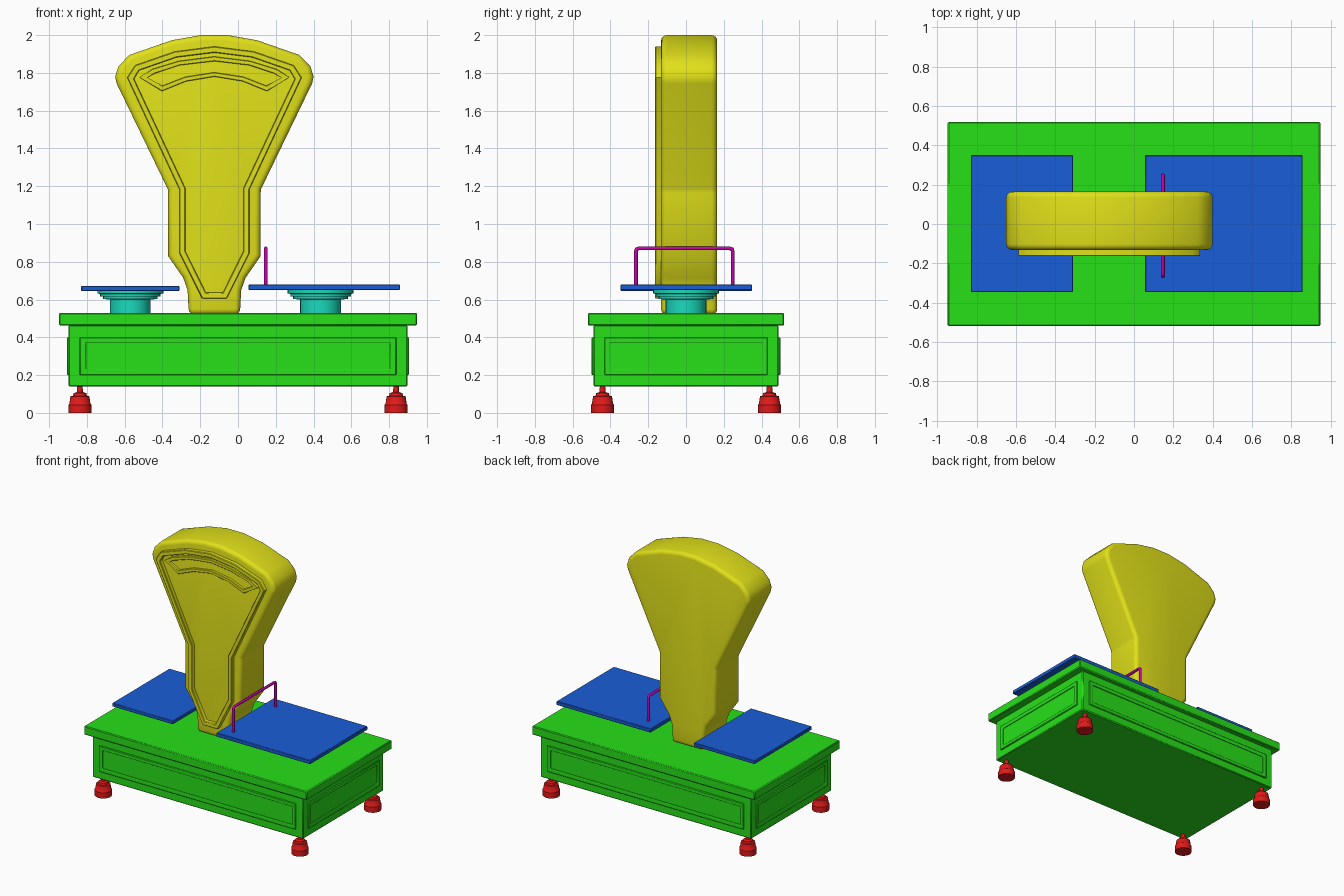
import bpy, bmesh, math
from mathutils import Vector

if "Cube" in bpy.data.objects:
    bpy.data.objects.remove(bpy.data.objects["Cube"])


def material(name, color):
    m = bpy.data.materials.new(name)
    m.diffuse_color = (*color, 1)
    m.use_nodes = True
    m.node_tree.nodes["Principled BSDF"].inputs["Base Color"].default_value = m.diffuse_color
    return m


GREEN = material("green", (0.02, 0.75, 0.01))
YELLOW = material("yellow", (0.75, 0.75, 0.01))
BLUE = material("blue", (0.01, 0.11, 0.68))
TEAL = material("teal", (0.01, 0.70, 0.50))
RED = material("red", (0.75, 0.01, 0.01))
MAGENTA = material("magenta", (0.60, 0.0, 0.45))


def finish(name, bm, mat, bevel=0, segments=1, angle=40):
    """Bevel the sharp edges, build the object and smooth it by angle."""
    bmesh.ops.recalc_face_normals(bm, faces=bm.faces)
    if bevel:
        sharp = [e for e in bm.edges if e.calc_face_angle(0) > 1.1]
        bmesh.ops.bevel(bm, geom=sharp, offset=bevel, segments=segments,
                        profile=0.5, affect='EDGES', clamp_overlap=True)
    mesh = bpy.data.meshes.new(name)
    bm.to_mesh(mesh)
    bm.free()
    mesh.materials.append(mat)
    ob = bpy.data.objects.new(name, mesh)
    bpy.context.collection.objects.link(ob)
    bpy.ops.object.select_all(action='DESELECT')
    ob.select_set(True)
    bpy.context.view_layer.objects.active = ob
    bpy.ops.object.shade_smooth_by_angle(angle=math.radians(angle))
    return ob


def box(name, lo, hi, mat, bevel=0.006):
    lo, hi = Vector(lo), Vector(hi)
    bm = bmesh.new()
    bmesh.ops.create_cube(bm, size=1)
    bmesh.ops.scale(bm, vec=hi - lo, verts=bm.verts)
    bmesh.ops.translate(bm, vec=(lo + hi) / 2, verts=bm.verts)
    return finish(name, bm, mat, bevel)


def lathe(name, profile, x, y, mat, steps=32):
    bm = bmesh.new()
    vs = [bm.verts.new((x + r, y, z)) for r, z in profile]
    edges = [bm.edges.new(p) for p in zip(vs, vs[1:])]
    bmesh.ops.spin(bm, geom=vs + edges, cent=(x, y, 0), axis=(0, 0, 1),
                   angle=math.tau, steps=steps)
    bmesh.ops.remove_doubles(bm, verts=bm.verts, dist=1e-5)
    return finish(name, bm, mat)


def frame(name, outer, inner, place, d0, d1, mat, bevel=0.004):
    """Raised moulding between two outlines of equal point count."""
    bm = bmesh.new()
    loops = [[bm.verts.new(place(u, v, d)) for u, v in pts]
             for pts, d in ((outer, d0), (outer, d1), (inner, d1), (inner, d0))]
    n = len(outer)
    for k in range(4):
        a, b = loops[k], loops[(k + 1) % 4]
        for i in range(n):
            j = (i + 1) % n
            bm.faces.new((a[i], a[j], b[j], b[i]))
    return finish(name, bm, mat, bevel)


def mirrored(half):
    """Close a right-hand outline by mirroring it; centre points stay single."""
    return half + [(-u, v) for u, v in reversed(half) if u > 1e-6]


# Base cabinet and overhanging top
box("base_body", (-0.897, -0.49, 0.14), (0.897, 0.49, 0.465), GREEN)
box("base_top", (-0.948, -0.52, 0.463), (0.948, 0.52, 0.53), GREEN)


def rect(w, lo, hi):
    return [(-w, lo), (w, lo), (w, hi), (-w, hi)]


# Panel mouldings on all four sides
for s, label in ((-1, "front"), (1, "back")):
    frame(label + "_panel_frame", rect(0.838, 0.20, 0.40), rect(0.806, 0.23, 0.37),
          lambda u, v, d, s=s: (u, s * d, v), 0.485, 0.499, GREEN)
for s, label in ((-1, "left"), (1, "right")):
    frame(label + "_panel_frame", rect(0.432, 0.20, 0.40), rect(0.402, 0.23, 0.37),
          lambda u, v, d, s=s: (s * d, u, v), 0.892, 0.906, GREEN)

# Turned feet
FOOT = [(0, 0), (0.061, 0), (0.061, 0.043), (0.056, 0.048), (0.05, 0.088),
        (0.037, 0.09), (0.034, 0.104), (0.016, 0.11), (0.014, 0.145), (0, 0.145)]
for sx in (-1, 1):
    for sy in (-1, 1):
        lathe("foot", FOOT, sx * 0.837, sy * 0.442, RED, 24)

# Stepped pan supports and the pans
SUPPORT = [(0, 0.528), (0.108, 0.528), (0.108, 0.60), (0.145, 0.603), (0.145, 0.615),
           (0.16, 0.617), (0.16, 0.63), (0.175, 0.632), (0.175, 0.65), (0, 0.65)]
lathe("left_pan_support", SUPPORT, -0.57, 0, TEAL)
lathe("right_pan_support", SUPPORT, 0.437, 0, TEAL)
box("left_pan", (-0.83, -0.347, 0.645), (-0.31, 0.35, 0.672), BLUE, 0.004)
box("right_pan", (0.056, -0.347, 0.65), (0.858, 0.35, 0.68), BLUE, 0.004)

# Guard rail: bent rod standing on the right pan
rod = bpy.data.curves.new("guard_rail", 'CURVE')
rod.dimensions = '3D'
rod.bevel_depth = 0.01
rod.bevel_resolution = 2
rod.use_fill_caps = True
path = [(-0.265, 0.68), (-0.265, 0.855), (-0.262, 0.867), (-0.25, 0.871),
        (0.232, 0.871), (0.244, 0.867), (0.247, 0.855), (0.247, 0.68)]
sp = rod.splines.new('POLY')
sp.points.add(len(path) - 1)
for p, (y, z) in zip(sp.points, path):
    p.co = (0.147, y, z, 1)
rod.materials.append(MAGENTA)
bpy.context.collection.objects.link(bpy.data.objects.new("guard_rail", rod))

# Fan-shaped dial housing with rounded rims
CX = -0.125
housing = mirrored([(0.07, 2.0), (0.225, 1.973), (0.45, 1.895), (0.508, 1.835),
                    (0.525, 1.78), (0.518, 1.745), (0.247, 1.185), (0.245, 1.165),
                    (0.245, 0.83), (0.165, 0.715), (0.142, 0.65), (0.135, 0.52)])
bm = bmesh.new()
face = bm.faces.new([bm.verts.new((CX + u, -0.132, z)) for u, z in housing])
ext = bmesh.ops.extrude_face_region(bm, geom=[face], use_keep_orig=True)
bmesh.ops.translate(bm, vec=(0, 0.297, 0),
                    verts=[g for g in ext["geom"] if isinstance(g, bmesh.types.BMVert)])
finish("dial_housing", bm, YELLOW, 0.03, 4)


def on_dial(u, v, d):
    return (CX + u, -d, v)


# Front bezel following the housing outline
bezel_out = mirrored([(0, 1.94), (0.21, 1.913), (0.42, 1.84), (0.462, 1.775),
                      (0.185, 1.182), (0.185, 0.845), (0.065, 0.605)])
bezel_in = mirrored([(0, 1.907), (0.2, 1.882), (0.398, 1.813), (0.425, 1.768),
                     (0.153, 1.188), (0.153, 0.855), (0.045, 0.637)])
frame("dial_bezel", bezel_out, bezel_in, on_dial, 0.125, 0.164, YELLOW)

# Curved reading window moulding
win_out = mirrored([(0, 1.887), (0.19, 1.863), (0.33, 1.82), (0.398, 1.777),
                    (0.278, 1.703), (0.15, 1.755), (0, 1.78)])
win_in = mirrored([(0, 1.862), (0.185, 1.84), (0.315, 1.797), (0.355, 1.775),
                   (0.275, 1.732), (0.155, 1.779), (0, 1.803)])
frame("reading_window_frame", win_out, win_in, on_dial, 0.125, 0.152, YELLOW, 0.003)
